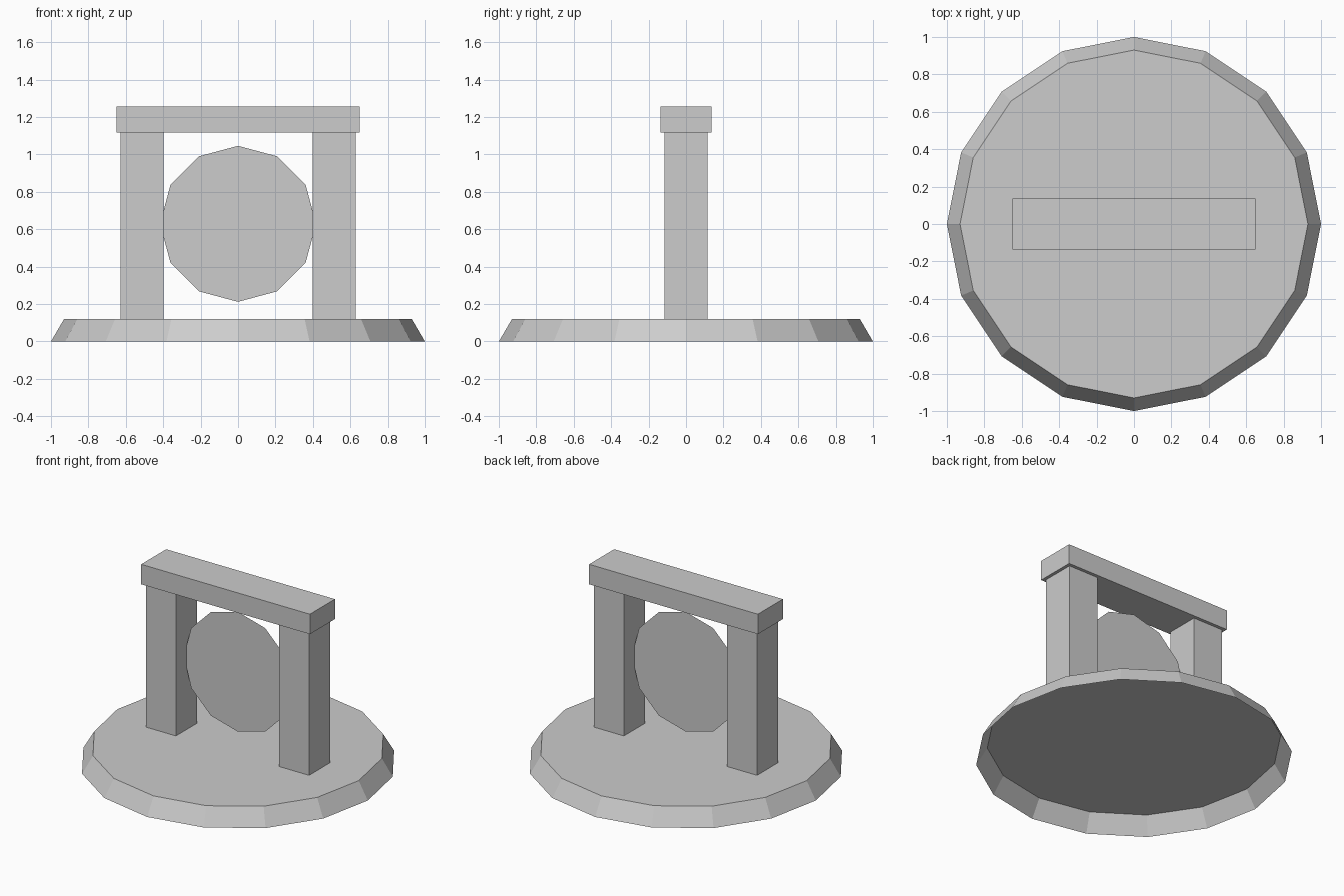
import bpy
import math

default = bpy.data.objects.get("Cube")
if default:
    bpy.data.objects.remove(default, do_unlink=True)

# Single stone colour
stone = bpy.data.materials.new("light_grey_stone")
stone.use_nodes = True
stone.diffuse_color = (0.604, 0.604, 0.604, 1)
bsdf = stone.node_tree.nodes["Principled BSDF"]
bsdf.inputs["Base Color"].default_value = stone.diffuse_color

BASE_TOP, POST_TOP, BEAM_TOP = 0.12, 1.118, 1.257


def finish(name):
    obj = bpy.context.object
    obj.name = name
    obj.data.name = name
    obj.data.materials.append(stone)
    return obj


def box(name, x, width, depth, bottom, top):
    bpy.ops.mesh.primitive_cube_add(size=1, location=(x, 0, (bottom + top) / 2))
    obj = finish(name)
    obj.scale = (width, depth, top - bottom)
    bpy.ops.object.transform_apply(location=False, rotation=False, scale=True)


# Round tapered base: a hollow shell, open underneath
bpy.ops.mesh.primitive_circle_add(vertices=16, radius=0.93, fill_type='NGON',
                                  location=(0, 0, BASE_TOP))
finish("base_top")
bpy.ops.mesh.primitive_cone_add(vertices=16, radius1=1, radius2=0.93,
                                depth=BASE_TOP, end_fill_type='NOTHING',
                                location=(0, 0, BASE_TOP / 2))
finish("base_rim")

# Posts and the beam across them
for name, side in (("left_post", 1), ("right_post", -1)):
    box(name, side * 0.513, 0.23, 0.23, BASE_TOP, POST_TOP)
box("top_beam", 0, 1.3, 0.275, POST_TOP, BEAM_TOP)

# Thin upright disc held between the posts
bpy.ops.mesh.primitive_circle_add(vertices=12, radius=0.417, fill_type='NGON',
                                  location=(0, 0, 0.629),
                                  rotation=(math.pi / 2, 0, 0))
finish("disc")
